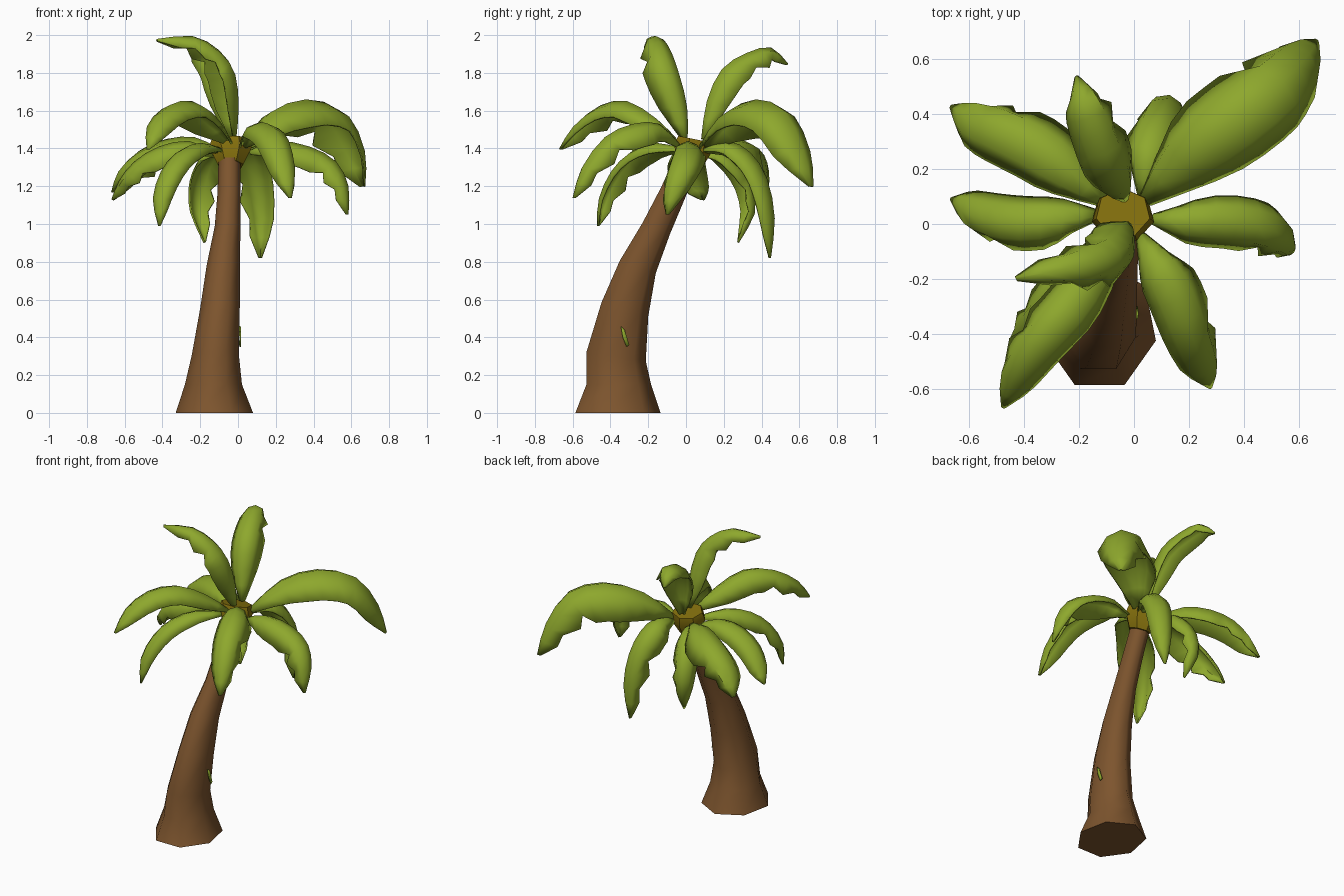
import bpy, math
from mathutils import Vector

if "Cube" in bpy.data.objects:
    bpy.data.objects.remove(bpy.data.objects["Cube"])


def material(name, rgb):
    m = bpy.data.materials.new(name)
    m.diffuse_color = (*rgb, 1)
    m.use_nodes = True
    m.node_tree.nodes["Principled BSDF"].inputs["Base Color"].default_value = m.diffuse_color
    return m


GREEN = material("leaf green", (0.27, 0.39, 0.026))
BROWN = material("bark brown", (0.205, 0.09, 0.027))
GOLD = material("crown gold", (0.23, 0.16, 0.004))


def make_object(name, verts, faces, mat, angle=40):
    me = bpy.data.meshes.new(name)
    me.from_pydata(verts, [], faces)
    me.materials.append(mat)
    me.update()
    ob = bpy.data.objects.new(name, me)
    bpy.context.collection.objects.link(ob)
    bpy.ops.object.select_all(action='DESELECT')
    ob.select_set(True)
    bpy.context.view_layer.objects.active = ob
    bpy.ops.object.shade_smooth_by_angle(angle=math.radians(angle))
    return ob


def loft(name, rings, mat, angle, sides=7):
    """Closed tube; each ring is centre x, y, z, radius x, radius y, lean."""
    verts, faces = [], []
    for cx, cy, z, rx, ry, lean in rings:
        for i in range(sides):
            a = -math.pi / 2 + (i + 0.5) * 2 * math.pi / sides
            dy = ry * math.sin(a)
            verts.append((cx + rx * math.cos(a), cy + dy, z - dy * lean))
    for r in range(len(rings) - 1):
        for i in range(sides):
            j = (i + 1) % sides
            a, b = r * sides, (r + 1) * sides
            faces.append((a + i, a + j, b + j, b + i))
    faces.append(tuple(reversed(range(sides))))
    last = (len(rings) - 1) * sides
    faces.append(tuple(range(last, last + sides)))
    return make_object(name, verts, faces, mat, angle)


def spline(pts, t):
    """Smooth point along a path, t from 0 to 1."""
    n = len(pts) - 1
    i = min(int(t * n), n - 1)
    u = t * n - i
    b, c = pts[i], pts[i + 1]
    a = pts[i - 1] if i > 0 else b * 2 - c
    d = pts[i + 2] if i + 2 <= n else c * 2 - b
    return 0.5 * (2 * b + (c - a) * u + (2 * a - 5 * b + 4 * c - d) * u * u
                  + (3 * b - a - 3 * c + d) * u ** 3)


WIDTHS = (0.2, 0.55, 0.82, 0.97, 1.0, 1.0, 0.97, 0.9, 0.78, 0.52, 0.1)


def frond(name, path, width, torn=(1,)):
    """Arched leaf folded along its midrib; torn edges (1 right, -1 left) hang lower."""
    pts = [Vector(p) for p in path]
    heading = pts[-1] - pts[0]
    heading.z = 0
    side = heading.normalized().cross(Vector((0, 0, 1)))
    n = len(WIDTHS)
    verts, faces = [], []
    for k, f in enumerate(WIDTHS):
        t = k / (n - 1)
        p = spline(pts, t)
        tangent = (spline(pts, min(t + 0.03, 1)) - spline(pts, max(t - 0.03, 0))).normalized()
        up = side.cross(tangent).normalized()
        w = f * width
        for s in (-1, -0.6, 0, 0.6, 1):
            ragged = s in torn
            tear = 0.72 if ragged and k in (6, 8) else 1
            drop = (1.15 if ragged else 0.8) if abs(s) == 1 else 0.24 * abs(s) / 0.6
            verts.append(p + side * s * w * tear - up * drop * w * tear)
    for k in range(n - 1):
        for i in range(4):
            a = k * 5 + i
            faces.append((a, a + 1, a + 6, a + 5))
    ob = make_object(name, verts, faces, GREEN, 50)
    mod = ob.modifiers.new("thickness", 'SOLIDIFY')
    mod.thickness = 0.01
    mod.offset = -1


# Leaning trunk with flared foot
loft("trunk", [
    (-.125, -.372, 0, .21, .237, 0), (-.13, -.365, .15, .155, .18, 0),
    (-.12, -.378, .30, .128, .165, .15), (-.095, -.33, .55, .107, .130, .3),
    (-.078, -.26, .775, .09, .10, .35), (-.055, -.16, .98, .07, .075, .45),
    (-.047, -.075, 1.16, .063, .067, .45), (-.045, 0, 1.33, .06, .063, .45)], BROWN, 75)

# Golden crown where the fronds meet
loft("crown", [
    (-.04, .005, 1.31, .07, .07, .4), (-.04, .03, 1.40, .116, .10, .3),
    (-.04, .04, 1.45, .10, .09, .2)], GOLD, 40)

# Long and level fronds
frond("frond_back_right", [(.03, .08, 1.42), (.17, .22, 1.59), (.36, .37, 1.66),
      (.54, .52, 1.60), (.64, .62, 1.40), (.67, .67, 1.20)], .165, (-1,))
frond("frond_right", [(.06, .02, 1.39), (.20, .01, 1.44), (.38, 0, 1.41),
      (.52, -.03, 1.33), (.585, -.07, 1.20), (.585, -.10, 1.05)], .10)
frond("frond_front_right", [(.02, -.03, 1.42), (.09, -.14, 1.53), (.16, -.28, 1.53),
      (.22, -.43, 1.46), (.265, -.55, 1.30), (.28, -.60, 1.14)], .105, (-1,))
frond("frond_front_left", [(-.04, -.04, 1.44), (-.13, -.16, 1.56), (-.24, -.31, 1.65),
      (-.36, -.45, 1.63), (-.45, -.58, 1.53), (-.48, -.67, 1.40)], .105)
frond("frond_left", [(-.12, .03, 1.38), (-.26, .01, 1.44), (-.42, .005, 1.41),
      (-.55, .02, 1.33), (-.63, .05, 1.23), (-.67, .09, 1.13)], .10, (-1,))
frond("frond_back_left", [(-.10, .08, 1.40), (-.23, .19, 1.46), (-.38, .29, 1.45),
      (-.52, .36, 1.39), (-.62, .40, 1.29), (-.67, .43, 1.17)], .125)

# Low drooping fronds
frond("frond_low_front_left", [(-.08, -.02, 1.40), (-.20, -.16, 1.43), (-.30, -.28, 1.39),
      (-.38, -.38, 1.29), (-.43, -.45, 1.14), (-.42, -.47, .99)], .08)
frond("frond_low_back", [(.03, .09, 1.40), (.05, .22, 1.44), (.08, .34, 1.38),
      (.11, .43, 1.24), (.13, .47, 1.03), (.12, .45, .82)], .10, (-1,))
frond("frond_low_back_left", [(-.08, .08, 1.38), (-.14, .18, 1.39), (-.19, .28, 1.32),
      (-.22, .35, 1.20), (-.22, .36, 1.05), (-.18, .28, .90)], .08)

# Upright fronds
frond("frond_upright_front", [(-.01, .0, 1.45), (0, -.03, 1.62), (-.02, -.08, 1.80),
      (-.10, -.12, 1.92), (-.24, -.16, 1.995), (-.43, -.20, 1.98)], .10, (-1, 1))
frond("frond_upright_back", [(-.03, .08, 1.45), (-.05, .11, 1.65), (-.08, .19, 1.82),
      (-.13, .32, 1.905), (-.18, .45, 1.935), (-.21, .54, 1.85)], .10)

# Small leaf scrap on the right side of the trunk
patch = [(.014, -.345, .46), (.016, -.325, .44), (.014, -.30, .36),
         (.016, -.315, .35), (.016, -.335, .40)]
scrap = make_object("trunk_leaf_scrap", patch, [(0, 4, 3, 2, 1)], GREEN)
scrap.modifiers.new("thickness", 'SOLIDIFY').thickness = 0.008
